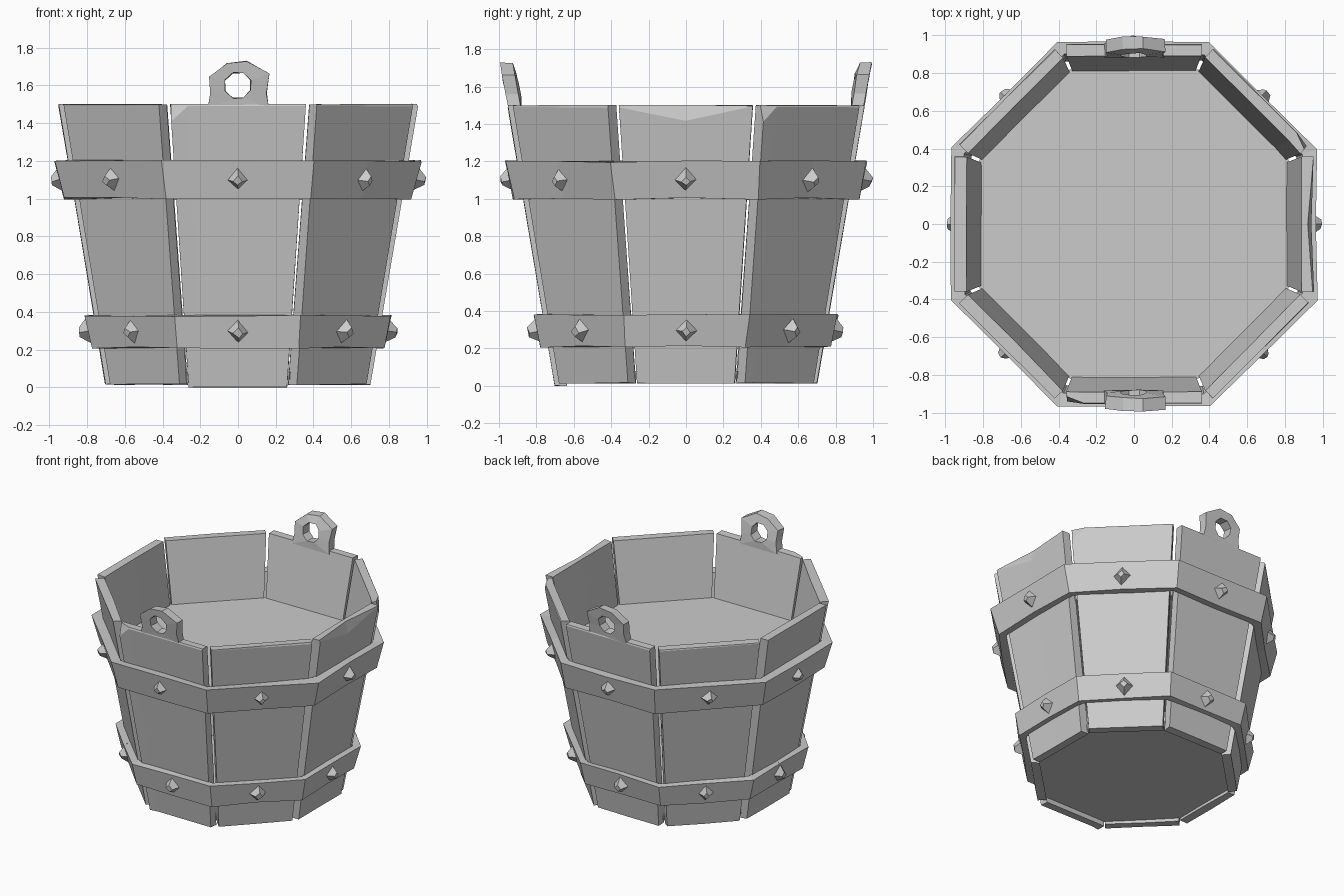
import bpy, bmesh, math, random
from mathutils import Matrix, Vector

random.seed(4)
cube = bpy.data.objects.get("Cube")
if cube:
    bpy.data.objects.remove(cube)

SIDES = 8
TAN = math.tan(math.pi / SIDES)
TOP = 1.5
THICK = 0.064

grey = bpy.data.materials.new("plain grey")
grey.use_nodes = True
grey.diffuse_color = (0.6, 0.6, 0.6, 1)
grey.node_tree.nodes["Principled BSDF"].inputs["Base Color"].default_value = (0.6, 0.6, 0.6, 1)


def finish(name, bm, jitter=0.0):
    """Turn a bmesh into a flat shaded object with a slight hand-cut wobble."""
    for v in bm.verts:
        v.co += Vector([random.uniform(-jitter, jitter) for _ in range(3)])
    bmesh.ops.recalc_face_normals(bm, faces=bm.faces)
    mesh = bpy.data.meshes.new(name)
    bm.to_mesh(mesh)
    bm.free()
    mesh.materials.append(grey)
    obj = bpy.data.objects.new(name, mesh)
    bpy.context.collection.objects.link(obj)


def loft(bm, sections, closed=False):
    """Skin a row of equal closed cross-sections, capping the ends if open."""
    rows = [[bm.verts.new(p) for p in s] for s in sections]
    n = len(rows[0])
    for i in range(len(rows) if closed else len(rows) - 1):
        a, b = rows[i], rows[(i + 1) % len(rows)]
        for j in range(n):
            k = (j + 1) % n
            bm.faces.new((a[j], a[k], b[k], b[j]))
    if not closed:
        bm.faces.new(rows[0])
        bm.faces.new(rows[-1])


def side_turn(i):
    return Matrix.Rotation(i * math.tau / SIDES, 4, 'Z')


def wall(z):
    """Distance from the axis to the outer face of the staves."""
    return 0.70 + 0.253 * z / TOP


# Staves: side 0 faces the front, chips are cut from the outer top edge
corner_chip = {-1: 0.09}
middle_chip = {0: 0.08}
chips = {0: corner_chip, 2: middle_chip, 3: corner_chip}
for i in range(SIDES):
    bm = bmesh.new()
    low = 0.0 if i == 0 else 0.015
    chip_at = chips.get(i, {})
    columns = (-1, 0, 1) if chip_at is not corner_chip else (-1, -0.75, 1)
    sections = []
    for t in columns:
        chip = chip_at.get(t, 0.008)
        bottom, top = t * 0.26, t * 0.358
        z = TOP - chip
        sections.append([
            (bottom, -wall(low), low),
            (bottom + (top - bottom) * z / TOP, -wall(z), z),
            (top, -wall(TOP) + chip * 0.4, TOP),
            (top, -wall(TOP) + THICK, TOP),
            (bottom, -wall(low) + THICK, low)])
    loft(bm, sections)
    bm.transform(side_turn(i))
    finish(f"stave_{i + 1}", bm, 0.003)


# Base and raised inner floor
def plate(name, z, thickness):
    bm = bmesh.new()
    sections = []
    for h in (z - thickness, z):
        r = (wall(h) - THICK + 0.008) / math.cos(math.pi / SIDES)
        sections.append([(r * math.cos((k + 0.5) * math.tau / SIDES),
                          r * math.sin((k + 0.5) * math.tau / SIDES), h)
                         for k in range(SIDES)])
    loft(bm, sections)
    finish(name, bm)


plate("base", 0.08, 0.04)
plate("inner_floor", 1.04, 0.04)


# Hoops, each with one stud per side
def hoop(name, z0, z1, r0, r1):
    bm = bmesh.new()
    sections = []
    for i in range(SIDES):
        for t in (0, 1):
            profile = [(r0, z0), (r1, z1), (wall(z1) - 0.006, z1), (wall(z0) - 0.006, z0)]
            sections.append([side_turn(i) @ Vector((t * r * TAN, -r, z)) for r, z in profile])
    loft(bm, sections, closed=True)
    finish(name, bm, 0.006)

    mid, r = (z0 + z1) / 2, (r0 + r1) / 2
    tilt = math.atan2(r1 - r0, z1 - z0)
    for i in range(SIDES):
        bm = bmesh.new()
        bmesh.ops.create_cone(bm, cap_ends=True, segments=4, radius1=0.08,
                              radius2=0.026, depth=0.07)
        bm.transform(Matrix.Scale(0.88, 4, (1, 0, 0)))
        place = Matrix.Translation((0, -r - 0.012, mid))
        bm.transform(side_turn(i) @ place @ Matrix.Rotation(math.pi / 2 + tilt, 4, 'X'))
        finish(f"{name}_stud_{i + 1}", bm, 0.006)


hoop("upper_hoop", 1.0, 1.2, 0.922, 0.968)
hoop("lower_hoop", 0.21, 0.38, 0.775, 0.813)

# Handle lugs: pierced plates leaning outward above the front and back staves
outline = [(0.16, 1.48), (0.15, 1.56), (0.165, 1.665), (0.05, 1.73),
           (-0.06, 1.715), (-0.15, 1.645), (-0.145, 1.56), (-0.16, 1.48)]
for name, turn in (("front_lug", 0), ("back_lug", 4)):
    bm = bmesh.new()
    sections = []
    for k, (x, z) in enumerate(outline):
        a = (k - 1.5) * math.tau / len(outline)
        hx, hz = 0.072 * math.cos(a), 1.6 + 0.072 * math.sin(a)
        section = []
        for px, pz, depth in ((x, z, 0), (x, z, 0.068), (hx, hz, 0.078), (hx, hz, 0)):
            section.append((px, -0.953 - (pz - TOP) * 0.18 + depth, pz))
        sections.append(section)
    loft(bm, sections, closed=True)
    bm.transform(side_turn(turn) @ Matrix.Scale(-1 if turn else 1, 4, (1, 0, 0)))
    finish(name, bm, 0.004)
